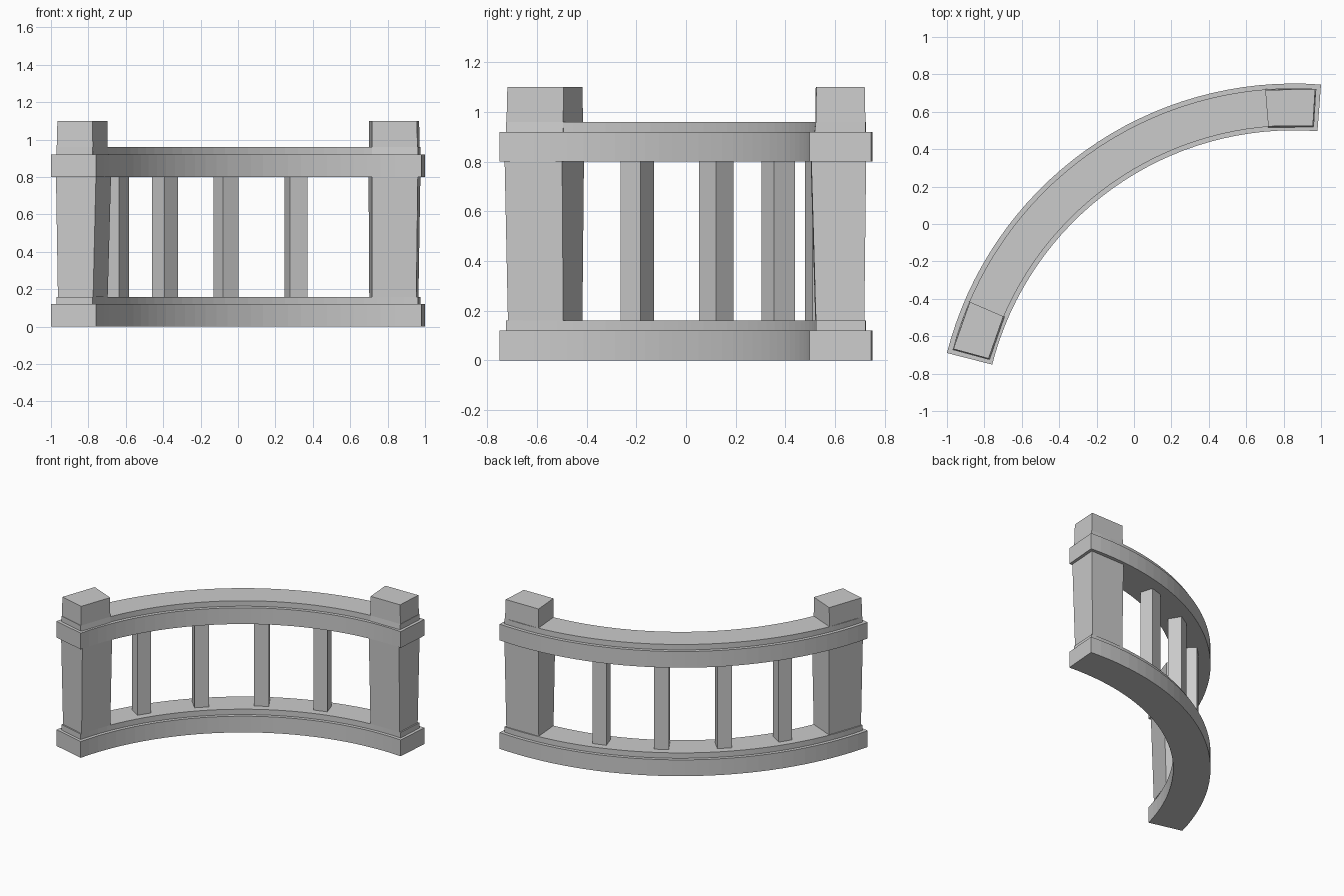
import bpy, bmesh
from math import radians, cos, sin

if "Cube" in bpy.data.objects:
    bpy.data.objects.remove(bpy.data.objects["Cube"])

CX, CY = 0.855, -1.164          # centre of the curve
A0, A1, MID = 85.66, 165.66, 125.66


def polar(r, deg, z):
    a = radians(deg)
    return (CX + r * cos(a), CY + r * sin(a), z)


def finish(name, bm):
    bmesh.ops.recalc_face_normals(bm, faces=bm.faces)
    me = bpy.data.meshes.new(name)
    bm.to_mesh(me)
    bm.free()
    ob = bpy.data.objects.new(name, me)
    bpy.context.collection.objects.link(ob)
    return ob


def loft(name, rings):
    """Skin a list of equal-length vertex rings and cap both ends."""
    bm = bmesh.new()
    vs = [[bm.verts.new(p) for p in ring] for ring in rings]
    n = len(vs[0])
    for a, b in zip(vs, vs[1:]):
        for i in range(n):
            j = (i + 1) % n
            bm.faces.new((a[i], a[j], b[j], b[i]))
    bm.faces.new(vs[0])
    bm.faces.new(vs[-1])
    return finish(name, bm)


def curved_bar(name, r0, r1, z0, z1, a0, a1, seg=32):
    rings = []
    for i in range(seg + 1):
        a = a0 + (a1 - a0) * i / seg
        rings.append([polar(r0, a, z0), polar(r1, a, z0),
                      polar(r1, a, z1), polar(r0, a, z1)])
    return loft(name, rings)


# Base and handrail: wide slab with a narrower raised step
for part, z in (("base", 0.0), ("handrail", 0.8)):
    curved_bar(part + "_slab", 1.665, 1.915, z, z + 0.12, A0, A1)
    curved_bar(part + "_step", 1.69, 1.89, z + 0.12, z + 0.16, A0 + 0.7, A1 - 0.7)

# End posts: slightly swollen wedge blocks, mirrored about the middle angle
for name, s in (("right_post", -1), ("left_post", 1)):
    rings = []
    for z, r0, r1, outer, inner in ((0.16, 1.69, 1.885, 39.0, 31.0),
                                    (0.80, 1.672, 1.893, 39.3, 30.9),
                                    (0.96, 1.69, 1.89, 39.2, 31.0),
                                    (1.10, 1.692, 1.887, 39.1, 31.0)):
        a, b = MID + s * outer, MID + s * inner
        rings.append([polar(r0, a, z), polar(r1, a, z),
                      polar(r1, b, z), polar(r0, b, z)])
    loft(name, rings)

# Square balusters turned to follow the curve
for i in range(4):
    bm = bmesh.new()
    bmesh.ops.create_cube(bm, size=1)
    ang = 107.7 + 13.2 * i
    ob = finish("baluster_%d" % (i + 1), bm)
    ob.scale = (0.098, 0.098, 0.66)
    ob.location = polar(1.79, ang, 0.48)
    ob.rotation_euler.z = radians(ang)
